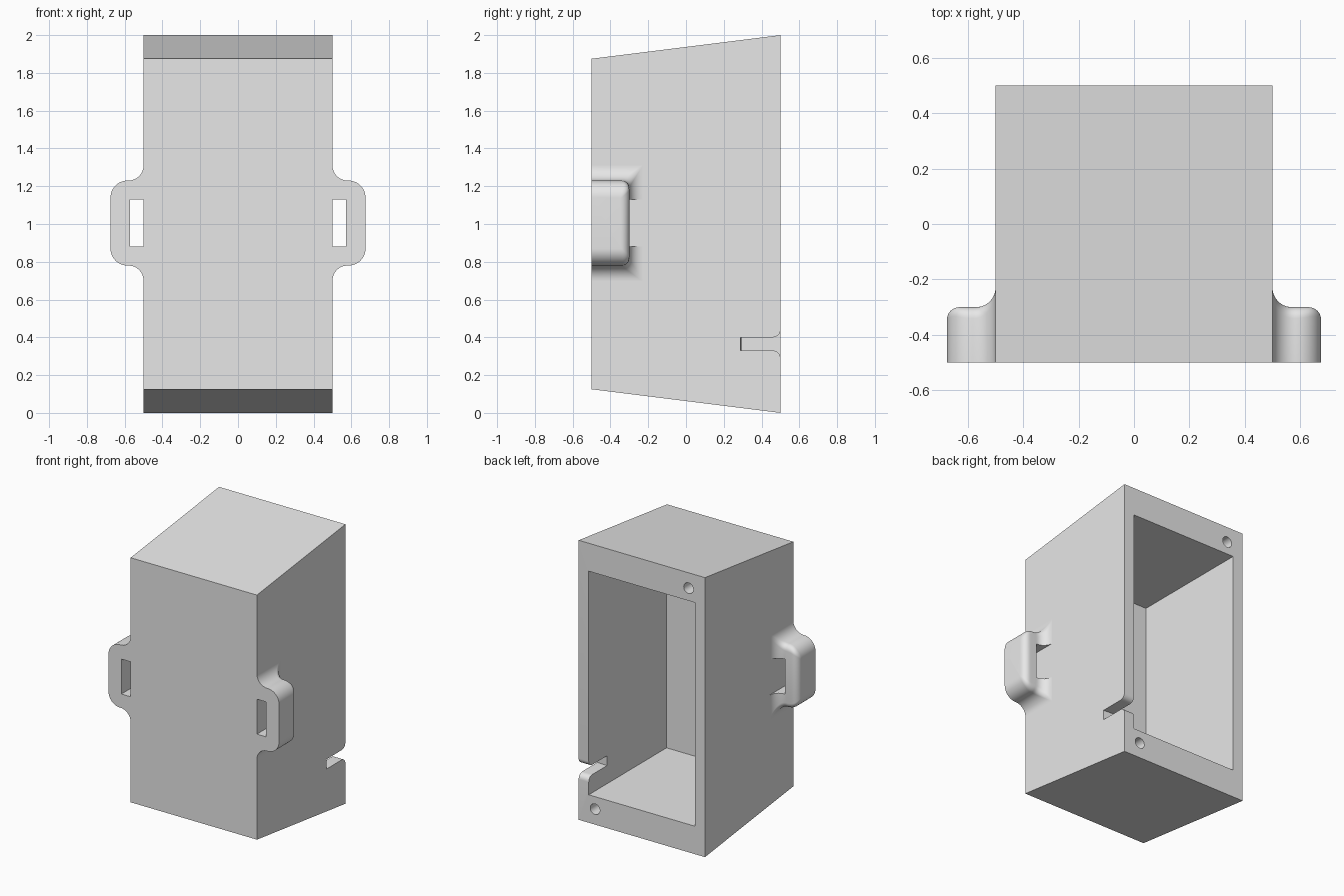
import bpy, bmesh
from math import sin, cos, pi, sqrt, radians

if "Cube" in bpy.data.objects:
    bpy.data.objects.remove(bpy.data.objects["Cube"], do_unlink=True)

grey = bpy.data.materials.new("light_grey")
grey.use_nodes = True
grey.diffuse_color = (0.8, 0.8, 0.8, 1)
grey.node_tree.nodes["Principled BSDF"].inputs["Base Color"].default_value = (0.8, 0.8, 0.8, 1)


def loft(name, rings):
    """Closed solid through rings of equal point count."""
    bm = bmesh.new()
    loops = [[bm.verts.new(p) for p in ring] for ring in rings]
    n = len(loops[0])
    for a, b in zip(loops, loops[1:]):
        for i in range(n):
            j = (i + 1) % n
            bm.faces.new((a[i], a[j], b[j], b[i]))
    bm.faces.new(loops[0])
    bm.faces.new(loops[-1])
    bmesh.ops.recalc_face_normals(bm, faces=bm.faces)
    mesh = bpy.data.meshes.new(name)
    bm.to_mesh(mesh)
    bm.free()
    mesh.materials.append(grey)
    obj = bpy.data.objects.new(name, mesh)
    bpy.context.collection.objects.link(obj)
    return obj


def side_prism(name, profile, x0, x1):
    return loft(name, [[(x, y, z) for y, z in profile] for x in (x0, x1)])


def box(name, x0, x1, y0, y1, z0, z1):
    return side_prism(name, [(y0, z0), (y1, z0), (y1, z1), (y0, z1)], x0, x1)


def cut(obj, cutter):
    cutter.hide_render = True
    mod = obj.modifiers.new("cut", 'BOOLEAN')
    mod.operation = 'DIFFERENCE'
    mod.solver = 'EXACT'
    mod.object = cutter
    return cutter


def finish(obj, cutters):
    """Apply the modifiers, drop the cutters, smooth the rounded parts."""
    bpy.ops.object.select_all(action='DESELECT')
    bpy.context.view_layer.objects.active = obj
    obj.select_set(True)
    for mod in list(obj.modifiers):
        bpy.ops.object.modifier_apply(modifier=mod.name)
    for c in cutters:
        bpy.data.objects.remove(c, do_unlink=True)
    bpy.ops.object.shade_smooth_by_angle(angle=radians(30))


# Housing with sloped top and bottom
housing = side_prism("housing", [(-0.5, 0.125), (0.5, 0), (0.5, 2), (-0.5, 1.875)], -0.5, 0.5)
cutters = [cut(housing, box("cavity_cutter", -0.42, 0.42, -0.38, 0.6, 0.2, 1.8))]

# Cable slot with flared mouth in the left wall
SLOT_Z, HALF, FLARE = 0.365, 0.035, 0.04
upper = [(0.28, HALF)]
for i in range(9):
    a = i / 8 * pi / 2
    upper.append((0.46 + FLARE * sin(a), HALF + FLARE * (1 - cos(a))))
upper.append((0.55, HALF + FLARE))
profile = [(y, SLOT_Z + h) for y, h in upper] + [(y, SLOT_Z - h) for y, h in reversed(upper)]
slot = side_prism("slot_cutter", profile, 0.41, 0.6)
for v in slot.data.vertices:
    if v.co.x < 0.45 and v.co.y < 0.3:
        v.co.y = 0.295
cutters.append(cut(housing, slot))

# Screw holes in opposite corners of the rim
for x, z in ((-0.37, 1.89), (0.37, 0.11)):
    rings = [[(x + 0.038 * cos(i * pi / 16), y, z + 0.038 * sin(i * pi / 16)) for i in range(32)]
             for y in (0.2, 0.6)]
    cutters.append(cut(housing, loft("hole_cutter", rings)))
finish(housing, cutters)

# Strap ears: sections along x, flared at the wall and rounded outside
EAR_Z = 1.005


def ear_depth(x):
    if x < 0.57:
        return -0.23 - sqrt(max(0, 0.07 ** 2 - (0.57 - x) ** 2))
    if x > 0.63:
        return -0.345 + sqrt(max(0, 0.045 ** 2 - (x - 0.63) ** 2))
    return -0.3


def ear_section(x, h, r):
    top = ear_depth(x)
    half = [(-0.5, h)]
    for i in range(7):
        a = i / 6 * pi / 2
        half.append((top - r + r * sin(a), h - r + r * cos(a)))
    return ([(x, y, EAR_Z + d) for y, d in half]
            + [(x, y, EAR_Z - d) for y, d in reversed(half)])


STEPS = 12
sections = []
for i in range(STEPS + 1):
    a = i / STEPS * pi / 2
    sections.append(ear_section(0.58 - 0.08 * cos(a), 0.305 - 0.08 * sin(a), 0.004 + 0.036 * sin(a)))
for i in range(STEPS + 1):
    a = i / STEPS * pi / 2
    sections.append(ear_section(0.585 + 0.09 * sin(a), 0.225 - 0.09 * (1 - cos(a)),
                                0.004 + 0.036 * cos(a)))
ears = loft("strap_ears", sections)
window = cut(ears, box("window_cutter", 0.4, 0.573, -0.6, 0, 0.88, 1.13))
mirror = ears.modifiers.new("mirror", 'MIRROR')
mirror.use_mirror_merge = False
finish(ears, [window])
